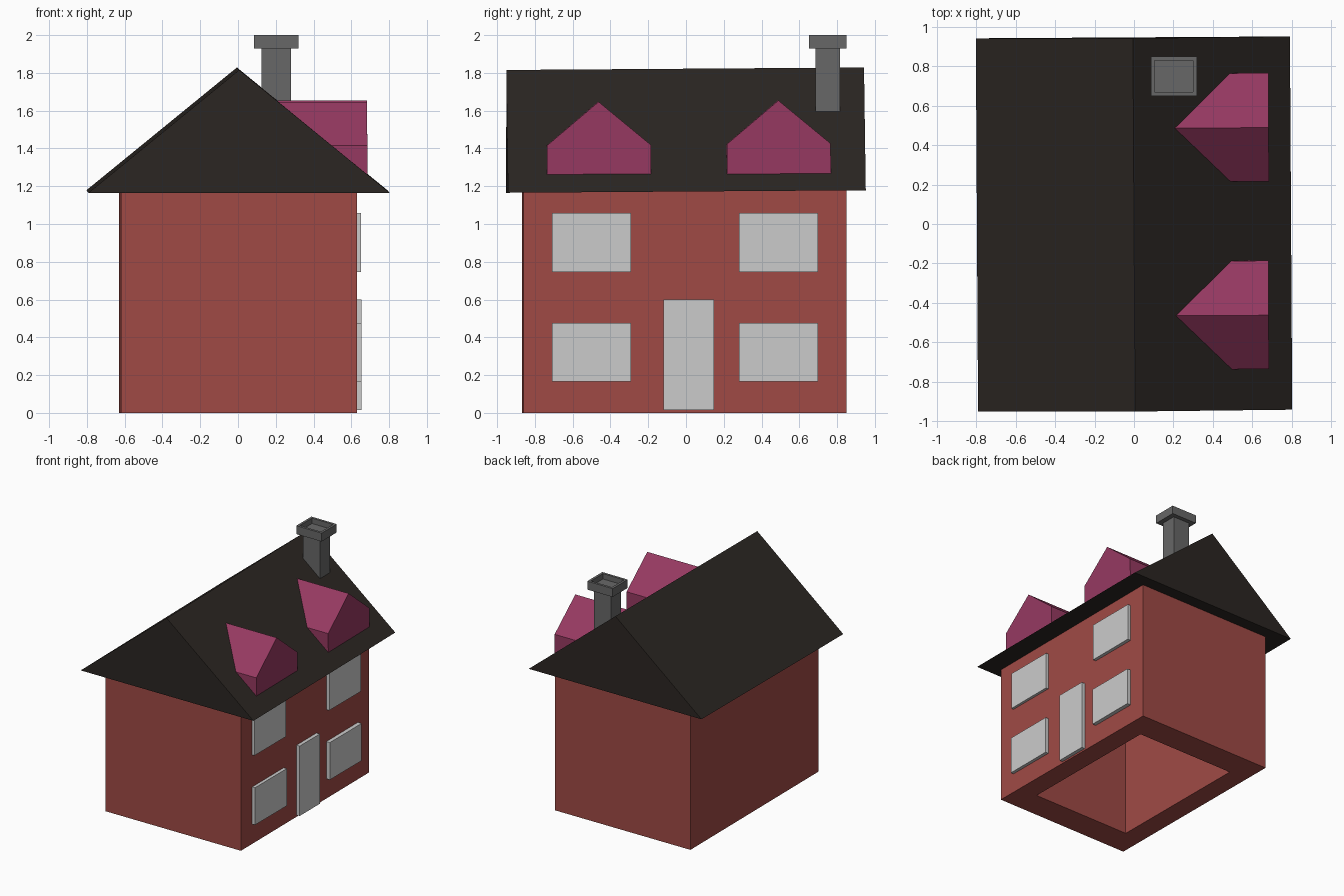
import bpy, bmesh
from mathutils import Vector

if "Cube" in bpy.data.objects:
    bpy.data.objects.remove(bpy.data.objects["Cube"])

TURN = 0.006   # the whole house sits slightly skewed
TILT = 0.007   # the roof also tips up a little towards the back


def material(name, rgb):
    m = bpy.data.materials.new(name)
    m.diffuse_color = (*rgb, 1)
    m.use_nodes = True
    m.node_tree.nodes["Principled BSDF"].inputs["Base Color"].default_value = m.diffuse_color
    return m


BRICK = material("brick", (0.35, 0.068, 0.059))
TILES = material("roof_tiles", (0.024, 0.019, 0.016))
PLUM = material("dormer_plum", (0.305, 0.041, 0.12))
STONE = material("chimney_grey", (0.137, 0.137, 0.137))


def finish(name, bm, mat=None, loc=(0, 0, 0), rot=(0, 0, 0)):
    bmesh.ops.recalc_face_normals(bm, faces=bm.faces)
    mesh = bpy.data.meshes.new(name)
    bm.to_mesh(mesh)
    bm.free()
    ob = bpy.data.objects.new(name, mesh)
    ob.location, ob.rotation_euler = loc, rot
    if mat:
        mesh.materials.append(mat)
    bpy.context.collection.objects.link(ob)
    return ob


def box(name, lo, hi, mat=None, rot=(0, 0, 0), recess=None):
    """Box between two corners; recess = (face side, x rim, y rim, depth)."""
    lo, hi = Vector(lo), Vector(hi)
    size, mid = hi - lo, (lo + hi) / 2
    bm = bmesh.new()
    bmesh.ops.create_cube(bm, size=1)
    bmesh.ops.scale(bm, vec=size, verts=bm.verts)
    if recess:
        side, rx, ry, depth = recess
        bm.normal_update()
        face = next(f for f in bm.faces if f.normal.z * side > 0.9)
        face = bmesh.ops.inset_individual(bm, faces=[face], thickness=0.001)["faces"] and face
        for v in face.verts:
            v.co.x = (size.x / 2 - rx) * (1 if v.co.x > 0 else -1)
            v.co.y = (size.y / 2 - ry) * (1 if v.co.y > 0 else -1)
        floor = bmesh.ops.extrude_discrete_faces(bm, faces=[face])["faces"][0]
        for v in floor.verts:
            v.co.z -= side * depth
    return finish(name, bm, mat, mid, rot)


def prism(name, profile, sweep, mat, loc, rot):
    """Extrude a closed profile of 3D points along the sweep vector."""
    bm = bmesh.new()
    face = bm.faces.new([bm.verts.new(p) for p in profile])
    out = bmesh.ops.extrude_face_region(bm, geom=[face], use_keep_orig=True)["geom"]
    verts = [g for g in out if isinstance(g, bmesh.types.BMVert)]
    bmesh.ops.translate(bm, vec=sweep, verts=verts)
    return finish(name, bm, mat, loc, rot)


# Walls: hollow from below
box("house_walls", (-0.625, -0.865, 0), (0.625, 0.845, 1.19), BRICK,
    rot=(0, 0, TURN), recess=(-1, 0.17, 0.23, 1.01))

# Gabled roof
prism("roof", [(-0.797, -0.947, 0), (0.797, -0.947, 0), (0, -0.947, 0.65)],
      (0, 1.894, 0), TILES, (0, 0, 1.172), (TILT, 0, TURN))

# Dormers: five-sided profile running back into the roof
for name, y, z in (("dormer_front", -0.46, 1.257), ("dormer_back", 0.492, 1.264)):
    prism(name, [(0, -0.275, 0), (0, 0.275, 0), (0, 0.275, 0.16),
                 (0, 0, 0.39), (0, -0.275, 0.16)],
          (-0.53, 0, 0), PLUM, (0.683, y, z), (TILT, 0, TURN))

# Chimney stack and hollow cap
box("chimney_stack", (0.125, 0.685, 1.45), (0.28, 0.815, 1.94), STONE)
box("chimney_cap", (0.085, 0.65, 1.93), (0.32, 0.85, 2.0), STONE,
    recess=(1, 0.02, 0.02, 0.045))

# Windows and door on the right side
for floor, z, x in (("lower", 0.165, 0.655), ("upper", 0.745, 0.65)):
    for side, y in (("front", -0.71), ("back", 0.28)):
        box(f"window_{floor}_{side}", (0.60, y, z), (x, y + 0.42, z + 0.312))
box("door", (0.60, -0.12, 0.015), (0.655, 0.148, 0.60))
